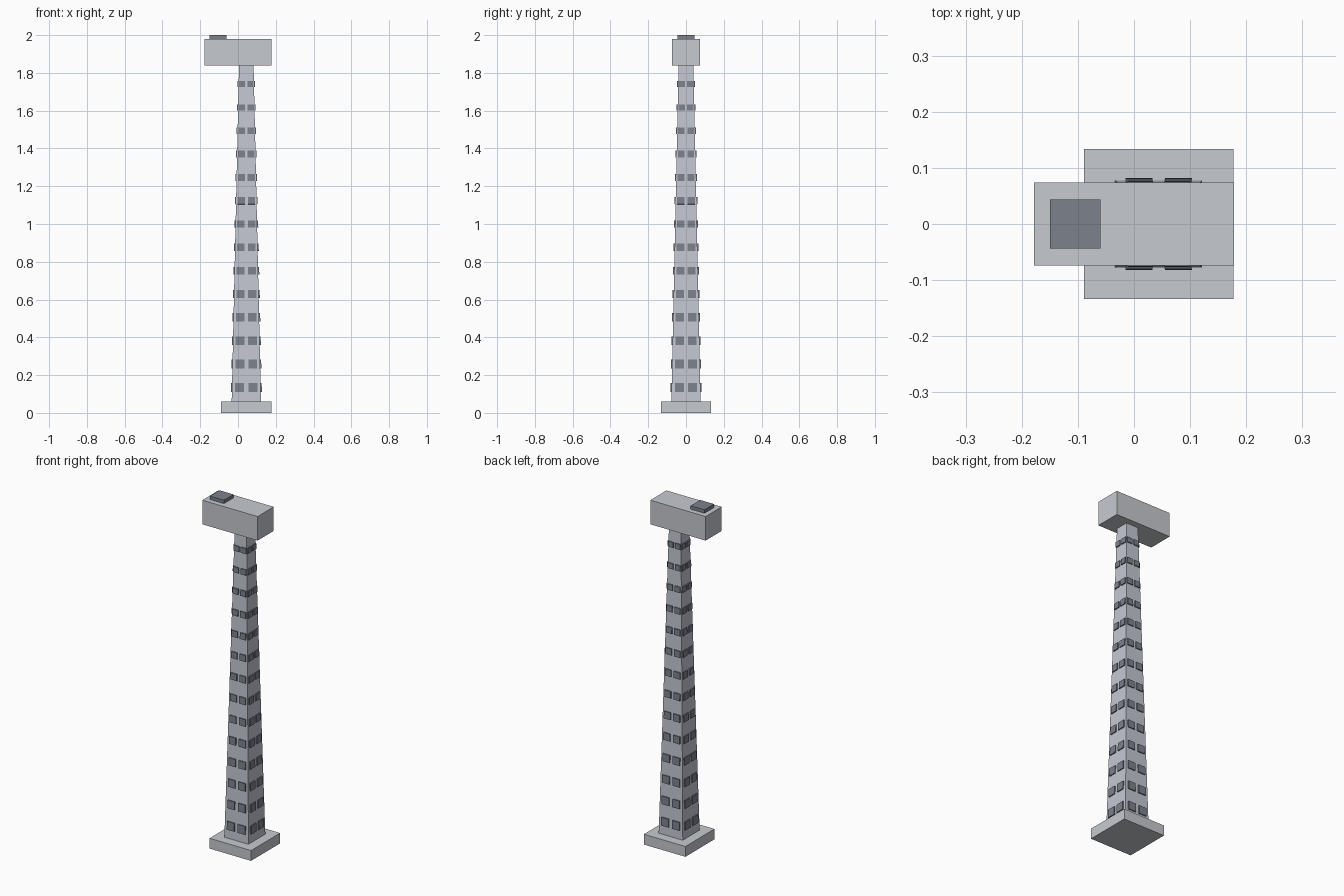
import bpy
import bmesh
import math
from mathutils import Matrix, Vector

cube = bpy.data.objects.get("Cube")
if cube:
    bpy.data.objects.remove(cube, do_unlink=True)


def linear(v):
    v /= 255
    return v / 12.92 if v <= 0.04045 else ((v + 0.055) / 1.055) ** 2.4


def make_material(name, rgb):
    colour = [linear(c) for c in rgb] + [1.0]
    mat = bpy.data.materials.new(name)
    mat.use_nodes = True
    mat.diffuse_color = colour
    mat.node_tree.nodes["Principled BSDF"].inputs["Base Color"].default_value = colour
    return mat


concrete = make_material("light grey concrete", (198, 202, 207))
wall = make_material("pale bluish grey wall", (197, 200, 211))
dark = make_material("slate grey", (124, 129, 140))


def finish(name, bm, mat):
    mesh = bpy.data.meshes.new(name)
    bm.to_mesh(mesh)
    bm.free()
    mesh.materials.append(mat)
    obj = bpy.data.objects.new(name, mesh)
    bpy.context.collection.objects.link(obj)
    return obj


def add_box(bm, centre, size, turn=Matrix.Identity(4)):
    matrix = turn @ Matrix.Translation(centre) @ Matrix.Diagonal((*size, 1))
    return bmesh.ops.create_cube(bm, size=1, matrix=matrix)["verts"]


def box(name, centre, size, mat):
    bm = bmesh.new()
    add_box(bm, centre, size)
    return finish(name, bm, mat)


# Main dimensions
AXIS_X = 0.044
BASE_TOP, HEAD_BOTTOM, HEAD_TOP = 0.06, 1.84, 1.98
HALF_BOTTOM, HALF_TOP = 0.0775, 0.0385
SLOPE = (HALF_BOTTOM - HALF_TOP) / (HEAD_BOTTOM - BASE_TOP)


def half_width(z):
    return HALF_BOTTOM - SLOPE * (z - BASE_TOP)


# Base slab, overhanging head and roof hatch
box("base_slab", (AXIS_X, 0, BASE_TOP / 2), (0.267, 0.267, BASE_TOP), concrete)
box("head_block", (0, 0, (HEAD_BOTTOM + HEAD_TOP) / 2),
    (0.356, 0.148, HEAD_TOP - HEAD_BOTTOM), concrete)
box("roof_hatch", (-0.105, 0, (HEAD_TOP + 2) / 2), (0.09, 0.088, 2 - HEAD_TOP), dark)

# Tapered shaft
bm = bmesh.new()
height = HEAD_BOTTOM - BASE_TOP
verts = add_box(bm, (0, 0, BASE_TOP + height / 2), (1, 1, height))
for v in verts:
    width = 2 * half_width(v.co.z)
    v.co.x *= width
    v.co.y *= width
finish("tower_shaft", bm, wall).location.x = AXIS_X

# Window plates: pairs on each of the four sides, shrinking upwards
ROWS, FIRST, LAST = 14, 0.135, 1.741
bm = bmesh.new()
tilt = Matrix.Rotation(-math.atan(SLOPE), 4, "X")
for row in range(ROWS):
    t = row / (ROWS - 1)
    z = FIRST + t * (LAST - FIRST)
    wide = 0.048 - 0.015 * t
    tall = 0.048 - 0.017 * t
    offset = 0.035 - 0.0125 * t
    for side in range(4):
        turn = Matrix.Rotation(side * math.pi / 2, 4, "Z")
        for sign in (-1, 1):
            place = Matrix.Translation(Vector((sign * offset, -half_width(z) - 0.002, z)))
            add_box(bm, (0, 0, 0), (wide, 0.008, tall), turn @ place @ tilt)
finish("windows", bm, dark).location.x = AXIS_X
